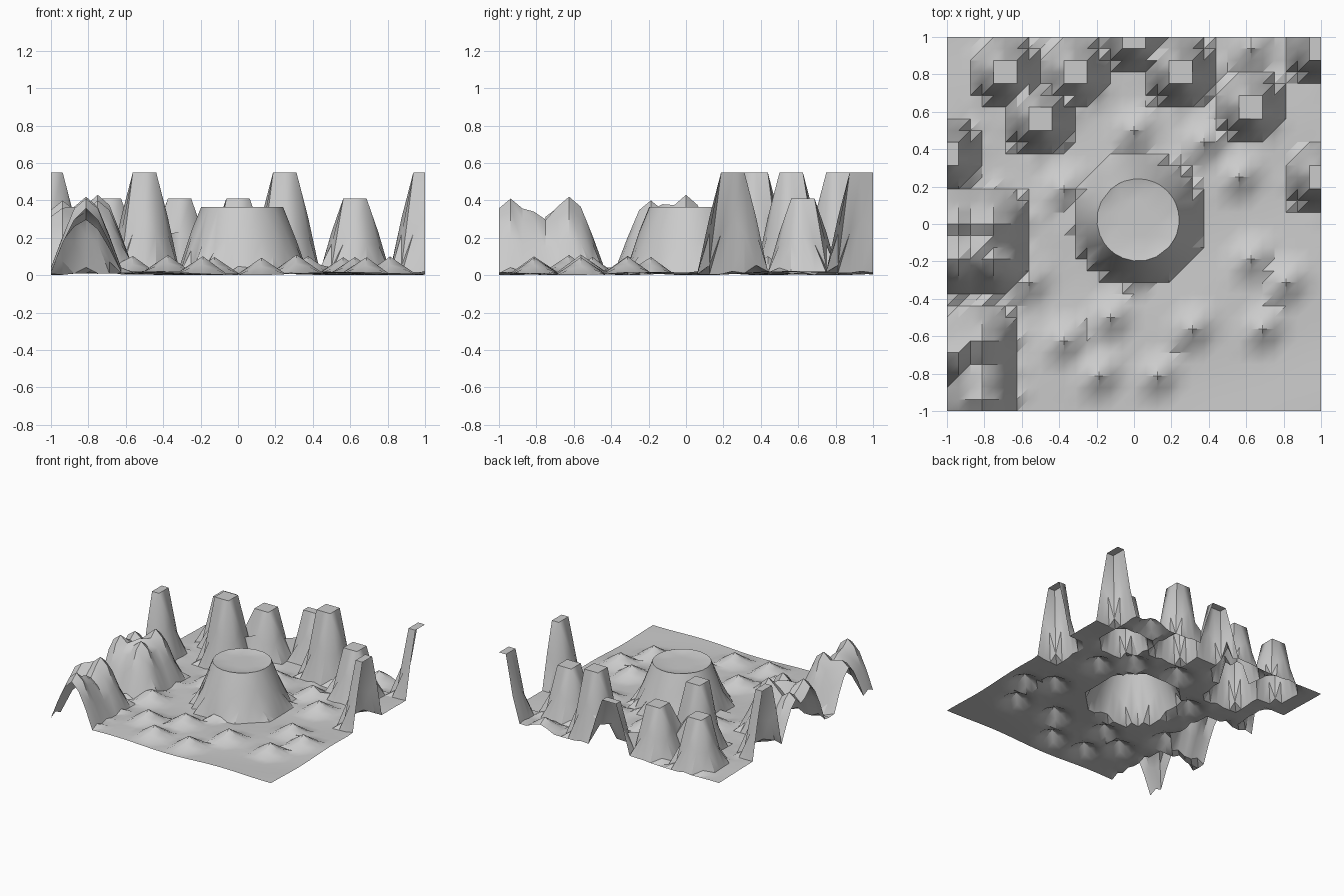
import bpy, bmesh, math

cube = bpy.data.objects.get("Cube")
if cube:
    bpy.data.objects.remove(cube, do_unlink=True)

CELLS = 32
STEP = 2 / CELLS
TALL, LOW = 0.55, 0.41

# Rock spires: centre x, centre y, height
spires = [
    (-1, 0.375, TALL), (-0.5, 0.5625, TALL), (0.25, 0.8125, TALL),
    (1, 0.25, TALL), (1, 0.9375, TALL),
    (-0.6875, 0.8125, LOW), (-0.3125, 0.8125, LOW), (0, 1, LOW), (0.625, 0.625, LOW),
]
# Broken ridges on the left side, with narrower crests
crests = [
    (-0.8125, -0.9375, 0.41), (-0.8125, -0.625, 0.42), (-0.9375, -0.6875, 0.36),
    (-0.8125, -0.8125, 0.34),
    (-0.75, 0, 0.43), (-0.75, -0.1875, 0.4), (-0.9375, -0.1875, 0.4), (-0.9375, 0, 0.36),
    (-0.8125, -0.125, 0.38),
]
# Small mounds: centre x, centre y
mounds = [
    (-0.375, -0.625), (-0.125, -0.5), (-0.1875, -0.8125), (0.125, -0.8125),
    (0.3125, -0.5625), (0.6875, -0.5625), (0.625, -0.1875), (0.8125, -0.3125),
    (0.5625, 0.25), (0.375, 0.4375), (-0.5625, -0.3125), (-0.375, 0.1875),
    (0.625, 0.9375), (0, 0.5),
]
# Central mesa
MESA = (0.022, 0.022)
RIM, FOOT, MESA_TOP = 0.22, 0.345, 0.365


def ramp(r, inner, outer):
    return max(0.0, min(1.0, (outer - r) / (outer - inner)))


def ground(x, y):
    return 0.011 + 0.006 * math.sin(7 * x + 2 * y) + 0.005 * math.sin(8 * y - 3 * x)


def terrain_point(x, y):
    z = ground(x, y)
    for cx, cy, h in spires:
        z = max(z, h * ramp(math.hypot(x - cx, y - cy), 0.09, 0.2) ** 1.5)
    for cx, cy, h in crests:
        z = max(z, h * ramp(math.hypot(x - cx, y - cy), 0.04, 0.2) ** 0.9)
    for cx, cy in mounds:
        z = max(z, ground(x, y) + 0.09 * ramp(math.hypot(x - cx, y - cy), 0, 0.13))
    # pull nearby points onto a clean round rim, with a shallow dish inside
    dx, dy = x - MESA[0], y - MESA[1]
    r = math.hypot(dx, dy)
    if abs(r - RIM) < 0.04:
        x, y, z = MESA[0] + dx * RIM / r, MESA[1] + dy * RIM / r, MESA_TOP
    elif r < RIM:
        z = MESA_TOP - 0.015
    else:
        z = max(z, MESA_TOP * ramp(r, RIM, FOOT) ** 0.8)
    return x, y, z


# Terrain sheet, each cell split along the same diagonal
bm = bmesh.new()
grid = [[bm.verts.new(terrain_point(-1 + i * STEP, -1 + j * STEP))
         for j in range(CELLS + 1)] for i in range(CELLS + 1)]
lowest = min(v.co.z for v in bm.verts)
for v in bm.verts:
    v.co.z -= lowest
for i in range(CELLS):
    for j in range(CELLS):
        a, b = grid[i][j], grid[i + 1][j]
        c, d = grid[i + 1][j + 1], grid[i][j + 1]
        bm.faces.new((a, b, c))
        bm.faces.new((a, c, d))
mesh = bpy.data.meshes.new("rocky_terrain")
bm.to_mesh(mesh)
bm.free()
terrain = bpy.data.objects.new("rocky_terrain", mesh)
bpy.context.collection.objects.link(terrain)

# Plain grey stone
stone = bpy.data.materials.new("grey_stone")
stone.use_nodes = True
colour = (0.6, 0.6, 0.6, 1)
stone.diffuse_color = colour
stone.node_tree.nodes["Principled BSDF"].inputs["Base Color"].default_value = colour
mesh.materials.append(stone)

bpy.context.view_layer.objects.active = terrain
terrain.select_set(True)
bpy.ops.object.shade_smooth_by_angle(angle=math.radians(30))
